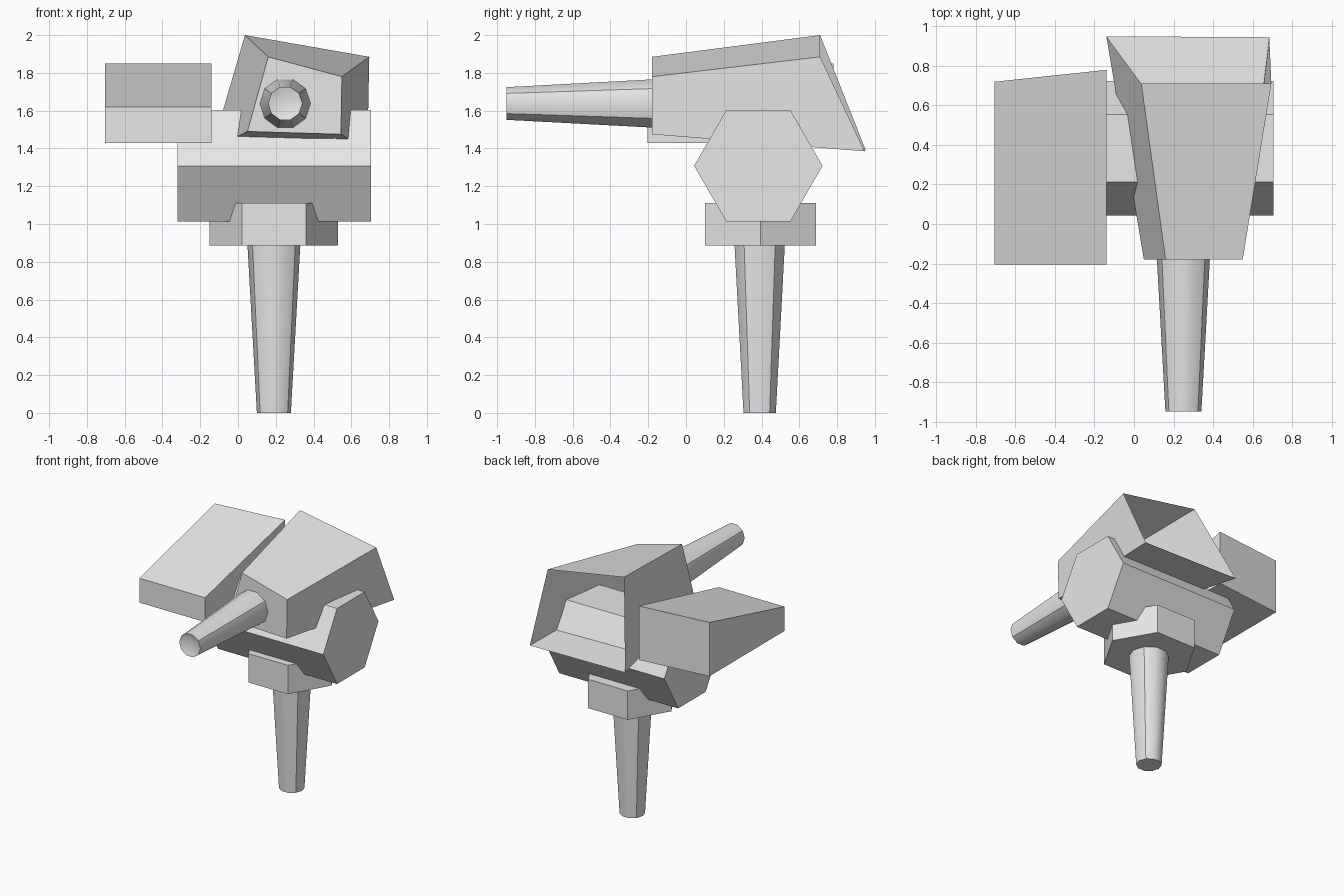
import bpy, bmesh, math
from mathutils import Matrix, Vector

if "Cube" in bpy.data.objects:
    bpy.data.objects.remove(bpy.data.objects["Cube"])

grey = bpy.data.materials.new("light_grey")
grey.diffuse_color = (0.8, 0.8, 0.8, 1)
grey.use_nodes = True
grey.node_tree.nodes["Principled BSDF"].inputs["Base Color"].default_value = grey.diffuse_color


def finish(name, bm):
    bmesh.ops.recalc_face_normals(bm, faces=bm.faces)
    mesh = bpy.data.meshes.new(name)
    bm.to_mesh(mesh)
    bm.free()
    mesh.materials.append(grey)
    ob = bpy.data.objects.new(name, mesh)
    bpy.context.collection.objects.link(ob)
    return ob


def frame(origin, ax, ay, az):
    """Matrix placing local x, y, z along the given directions."""
    m = Matrix((ax, ay, az)).transposed().to_4x4()
    m.translation = Vector(origin)
    return m


def prism(name, sides, r0, r1, length, m, smooth=False, sharp=(), dimple=0):
    """Tapered prism along local z, first corner on local x."""
    bm = bmesh.new()
    rings = []
    for r, z in ((r0, 0), (r1, length)):
        rings.append([bm.verts.new(m @ Vector((r * math.cos(a), r * math.sin(a), z)))
                      for a in (math.tau * i / sides for i in range(sides))])
    low, top = rings
    bm.faces.new(low[::-1])
    if dimple:
        centre = bm.verts.new(m @ Vector((0, 0, length - dimple)))
        for i in range(sides):
            bm.faces.new((top[i], top[(i + 1) % sides], centre)).smooth = True
    else:
        bm.faces.new(top)
    for i in range(sides):
        j = (i + 1) % sides
        bm.faces.new((low[i], low[j], top[j], top[i])).smooth = smooth
    if smooth:
        for i in range(sides):
            j = (i + 1) % sides
            for a, b in ((low[i], low[j]), (top[i], top[j])):
                bm.edges.get((a, b)).smooth = False
        for i in sharp:
            bm.edges.get((low[i], top[i])).smooth = False
    return finish(name, bm)


def block(name, front, back, open_back=False):
    """Six-sided block from a front and a back quad, corners in matching order."""
    bm = bmesh.new()
    f = [bm.verts.new(p) for p in front]
    b = [bm.verts.new(p) for p in back]
    bm.faces.new(f)
    if not open_back:
        bm.faces.new(b[::-1])
    for i in range(4):
        j = (i + 1) % 4
        bm.faces.new((f[j], f[i], b[i], b[j]))
    return finish(name, bm)


X, Y, Z = (1, 0, 0), (0, 1, 0), (0, 0, 1)
creases = (1, 4, 6, 9)

# Stem and hexagonal collar
prism("stem", 10, 0.09, 0.14, 0.89, frame((0.19, 0.39, 0), X, Y, Z), True, creases)
prism("collar", 6, 0.34, 0.34, 0.225, frame((0.19, 0.395, 0.885), X, Y, Z))

# Hexagonal cross body
prism("body", 6, 0.34, 0.34, 1.025, frame((-0.32, 0.383, 1.308), Y, Z, X))

# Head shell, open at the rear
block("head_shell",
      [(0.05, -0.18, 1.49), (0.545, -0.18, 1.475), (0.55, -0.18, 1.78), (0.16, -0.18, 1.885)],
      [(-0.14, 0.95, 1.395), (0.685, 0.945, 1.385), (0.695, 0.71, 1.885), (0.037, 0.71, 2.0)],
      open_back=True)

# Barrel with a slightly hollow muzzle
prism("barrel", 10, 0.134, 0.091, 0.77, frame((0.25, -0.18, 1.638), X, Z, (0, -1, 0)),
      True, creases, dimple=0.03)

# Wedge-shaped side pod
x0, x1, yf, zb = -0.705, -0.14, -0.205, 1.43
block("side_pod",
      [(x0, yf, zb), (x1, yf, zb), (x1, yf, 1.62), (x0, yf, 1.62)],
      [(x0, 0.72, zb), (x1, 0.78, zb), (x1, 0.78, 1.85), (x0, 0.72, 1.85)])
